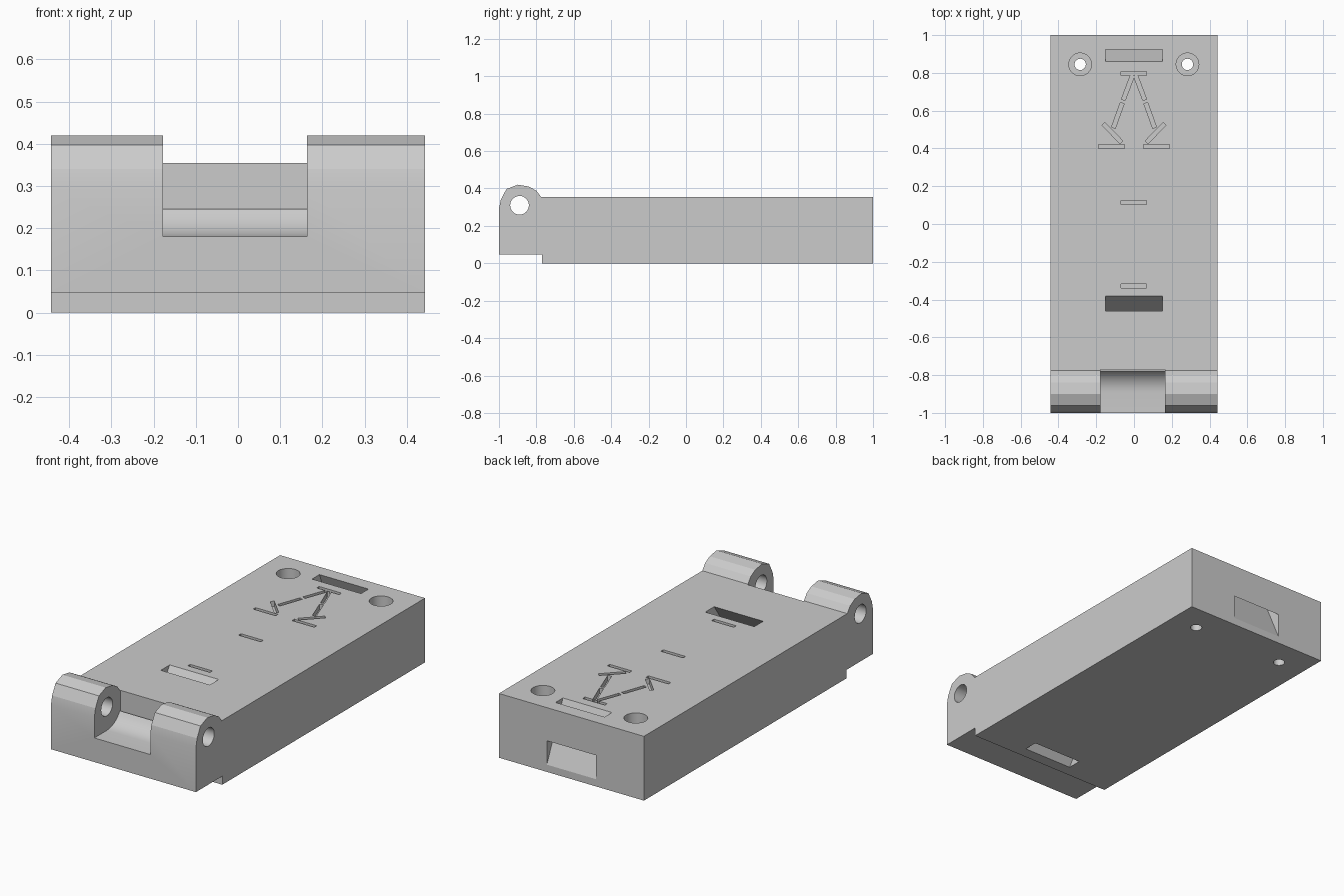
import bpy, bmesh, math
from math import sin, cos, pi
from mathutils import Matrix, Vector

cube = bpy.data.objects.get("Cube")
if cube:
    bpy.data.objects.remove(cube, do_unlink=True)

grey = bpy.data.materials.new("plain grey")
grey.use_nodes = True
colour = (0.6, 0.6, 0.6, 1)
grey.diffuse_color = colour
grey.node_tree.nodes["Principled BSDF"].inputs["Base Color"].default_value = colour

HALF, TOP = 0.443, 0.355
AXIS_Y, AXIS_Z = -0.89, 0.31


def make(name, bm):
    bmesh.ops.recalc_face_normals(bm, faces=bm.faces)
    mesh = bpy.data.meshes.new(name)
    bm.to_mesh(mesh)
    bm.free()
    mesh.materials.append(grey)
    obj = bpy.data.objects.new(name, mesh)
    bpy.context.collection.objects.link(obj)
    return obj


def extrude_x(name, profile, x0, x1):
    """Sweep a (y, z) outline across x."""
    bm = bmesh.new()
    face = bm.faces.new([bm.verts.new((x0, y, z)) for y, z in profile])
    new = bmesh.ops.extrude_face_region(bm, geom=[face])["geom"]
    bmesh.ops.translate(bm, vec=(x1 - x0, 0, 0),
                        verts=[v for v in new if isinstance(v, bmesh.types.BMVert)])
    return make(name, bm)


def cylinder(name, centre, radius, depth, sides=32, along_x=False):
    bm = bmesh.new()
    turn = Matrix.Rotation(pi / 2, 4, "Y") if along_x else Matrix()
    bmesh.ops.create_cone(bm, cap_ends=True, segments=sides, radius1=radius,
                          radius2=radius, depth=depth,
                          matrix=Matrix.Translation(centre) @ turn)
    return make(name, bm)


def groove(a, b, width=0.021, depth=0.03):
    """Shallow straight groove in the top face from a to b."""
    a, b = Vector(a), Vector(b)
    d = b - a
    mid = (a + b) / 2
    bm = bmesh.new()
    bmesh.ops.create_cube(bm, size=1, matrix=Matrix.Translation((mid.x, mid.y, TOP))
                          @ Matrix.Rotation(math.atan2(d.y, d.x), 4, "Z")
                          @ Matrix.Diagonal((d.length, width, 2 * depth, 1)))
    return make("groove_cutter", bm)


# Body with hinge barrel along the front edge
barrel = [(-0.775, TOP), (-0.80, 0.388), (-0.84, 0.41), (-0.90, 0.42),
          (-0.96, 0.397), (-0.99, 0.34), (-1, 0.293)]
body = extrude_x("hinged_block", [(1, 0), (1, TOP)] + barrel +
                 [(-1, 0.047), (-0.77, 0.047), (-0.77, 0)], -HALF, HALF)
cutters = []

# Hinge gap with a rounded inner corner
arc = [(AXIS_Y + 0.13 * sin(t), AXIS_Z - 0.13 * cos(t))
       for t in (math.radians(10 * i) for i in range(7))]
gap = [(-1.1, 0.18)] + arc + [(-0.77, 0.24), (-0.77, 0.6), (-1.1, 0.6)]
cutters.append(extrude_x("gap_cutter", gap, -0.178, 0.164))

# Hinge pin hole
cutters.append(cylinder("pin_cutter", (0, AXIS_Y, AXIS_Z), 0.05, 2, along_x=True))


# Slanted strap slots, each following a line from the top face downwards
def slot(y0, y1, slope):
    over, drop = 0.05, 0.42
    outline = [(y0 - over * slope, TOP + over), (y1 - over * slope, TOP + over),
               (y1 + drop * slope, TOP - drop), (y0 + drop * slope, TOP - drop)]
    cutters.append(extrude_x("slot_cutter", outline, -0.15, 0.15))


slot(-0.46, -0.382, -0.69)

# Rear slot leaves through the back face
cutters.append(extrude_x("rear_slot_cutter", [
    (0.838, 0.405), (0.904, 0.405), (0.925, TOP), (1, 0.172),
    (1.05, 0.05), (1.05, 0.04), (1, 0.04), (0.86, TOP)], -0.15, 0.15))

# Counterbored screw holes
for x in (-0.285, 0.283):
    cutters.append(cylinder("counterbore_cutter", (x, 0.845, 0.3), 0.06, 0.4))
    cutters.append(cylinder("screw_hole_cutter", (x, 0.845, 0.2), 0.03, 1))

# Centre grooves
for y in (0.798, 0.115, -0.328):
    cutters.append(groove((-0.07, y), (0.066, y)))

# Mirrored slanted grooves
for s in (-1, 1):
    for a, b in (((0.008, 0.786), (0.057, 0.657)), ((0.062, 0.64), (0.109, 0.51)),
                 ((0.162, 0.53), (0.066, 0.432)), ((0.05, 0.41), (0.187, 0.41))):
        cutters.append(groove((s * a[0], a[1]), (s * b[0], b[1])))

# Cut everything, then keep the finished mesh only
for c in cutters:
    c.hide_render = True
    mod = body.modifiers.new("cut", "BOOLEAN")
    mod.operation, mod.solver, mod.object = "DIFFERENCE", "EXACT", c
bpy.context.view_layer.update()
graph = bpy.context.evaluated_depsgraph_get()
result = bpy.data.meshes.new_from_object(body.evaluated_get(graph))
body.modifiers.clear()
body.data = result
result.materials.clear()
result.materials.append(grey)
for p in result.polygons:
    p.material_index = 0
for c in cutters:
    bpy.data.objects.remove(c, do_unlink=True)

# Smooth the bores and the gap corner, keep other edges sharp
bpy.ops.object.select_all(action="DESELECT")
body.select_set(True)
bpy.context.view_layer.objects.active = body
bpy.ops.object.shade_smooth_by_angle(angle=math.radians(15))
